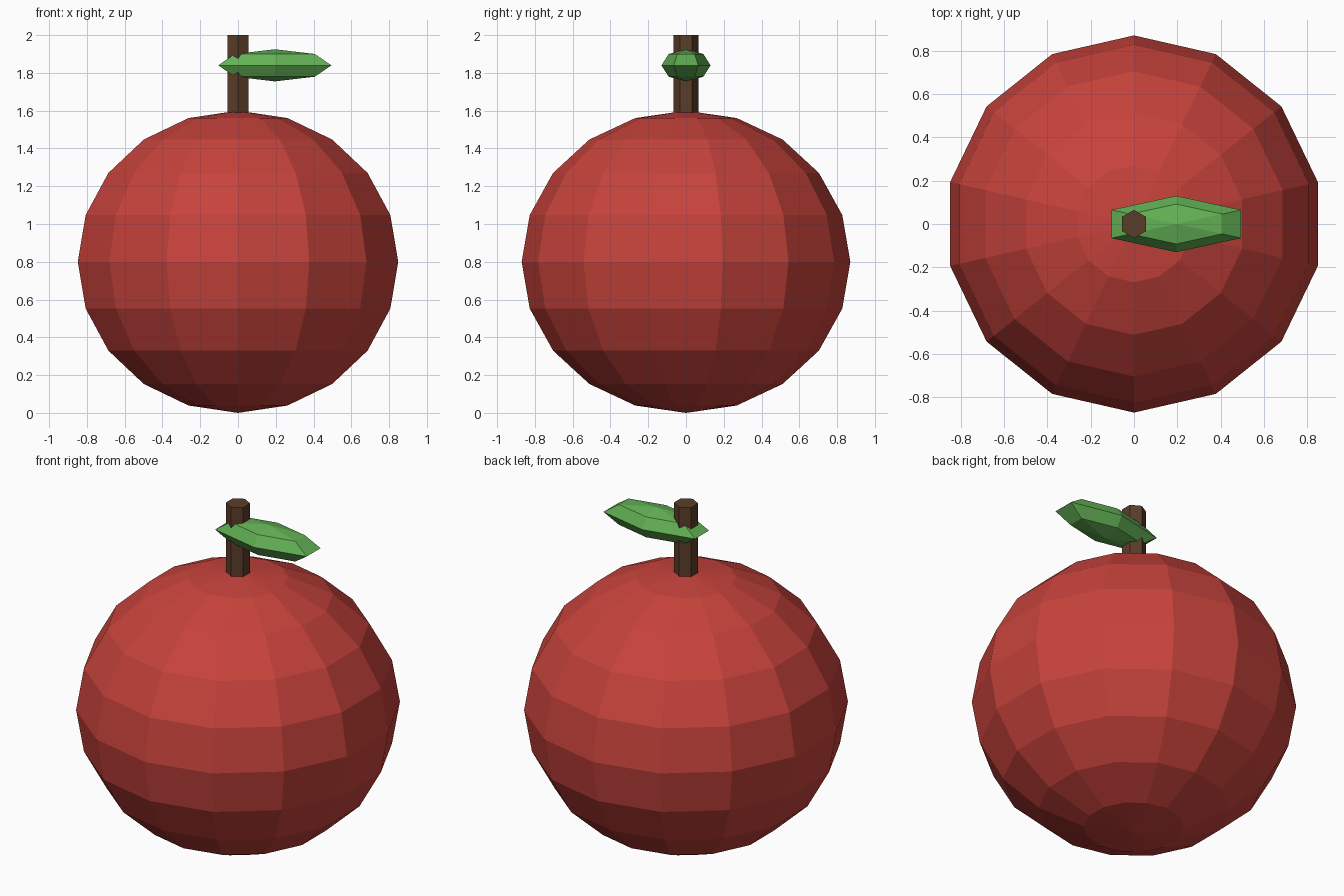
import bpy, bmesh, math

if "Cube" in bpy.data.objects:
    bpy.data.objects.remove(bpy.data.objects["Cube"])


def material(name, rgb):
    m = bpy.data.materials.new(name)
    m.diffuse_color = (*rgb, 1)
    m.use_nodes = True
    m.node_tree.nodes["Principled BSDF"].inputs["Base Color"].default_value = m.diffuse_color
    return m


def lathe(name, profile, sides, mat, scale=(1, 1, 1), location=(0, 0, 0)):
    """Revolve (radius, z) points, bottom to top; sides have a corner on +y."""
    bm = bmesh.new()
    rings = []
    for r, z in profile:
        if r < 1e-6:
            rings.append([bm.verts.new((0, 0, z * scale[2]))] * sides)
            continue
        ring = []
        for i in range(sides):
            a = math.pi / 2 + 2 * math.pi * i / sides
            ring.append(bm.verts.new((r * math.cos(a) * scale[0],
                                      r * math.sin(a) * scale[1], z * scale[2])))
        rings.append(ring)
    for low, high in zip(rings, rings[1:]):
        for i in range(sides):
            j = (i + 1) % sides
            corners = dict.fromkeys((low[i], low[j], high[j], high[i]))
            bm.faces.new(list(corners))
    # Close open ends
    if profile[0][0] > 1e-6:
        bm.faces.new(rings[0][::-1])
    if profile[-1][0] > 1e-6:
        bm.faces.new(rings[-1])
    bmesh.ops.recalc_face_normals(bm, faces=bm.faces)
    mesh = bpy.data.meshes.new(name)
    bm.to_mesh(mesh)
    bm.free()
    mesh.materials.append(mat)
    obj = bpy.data.objects.new(name, mesh)
    obj.location = location
    bpy.context.collection.objects.link(obj)
    return obj


def arc(rings):
    """Half circle profile of a unit sphere."""
    return [(math.sin(math.pi * k / rings), -math.cos(math.pi * k / rings))
            for k in range(rings + 1)]


red = material("apple red", (0.57, 0.055, 0.044))
brown = material("stem brown", (0.105, 0.047, 0.022))
green = material("leaf green", (0.125, 0.44, 0.09))

# Fruit: faceted, slightly flattened ball
lathe("fruit", arc(10), 14, red, (0.87, 0.87, 0.80), (0, 0, 0.80))
# Stem: hexagonal peg sunk into the top
lathe("stem", [(0.065, 1.5), (0.065, 2.0)], 6, brown)
# Leaf: stretched low-poly ball through the stem
lathe("leaf", arc(4), 6, green, (0.346, 0.13, 0.085), (0.195, 0, 1.84))
